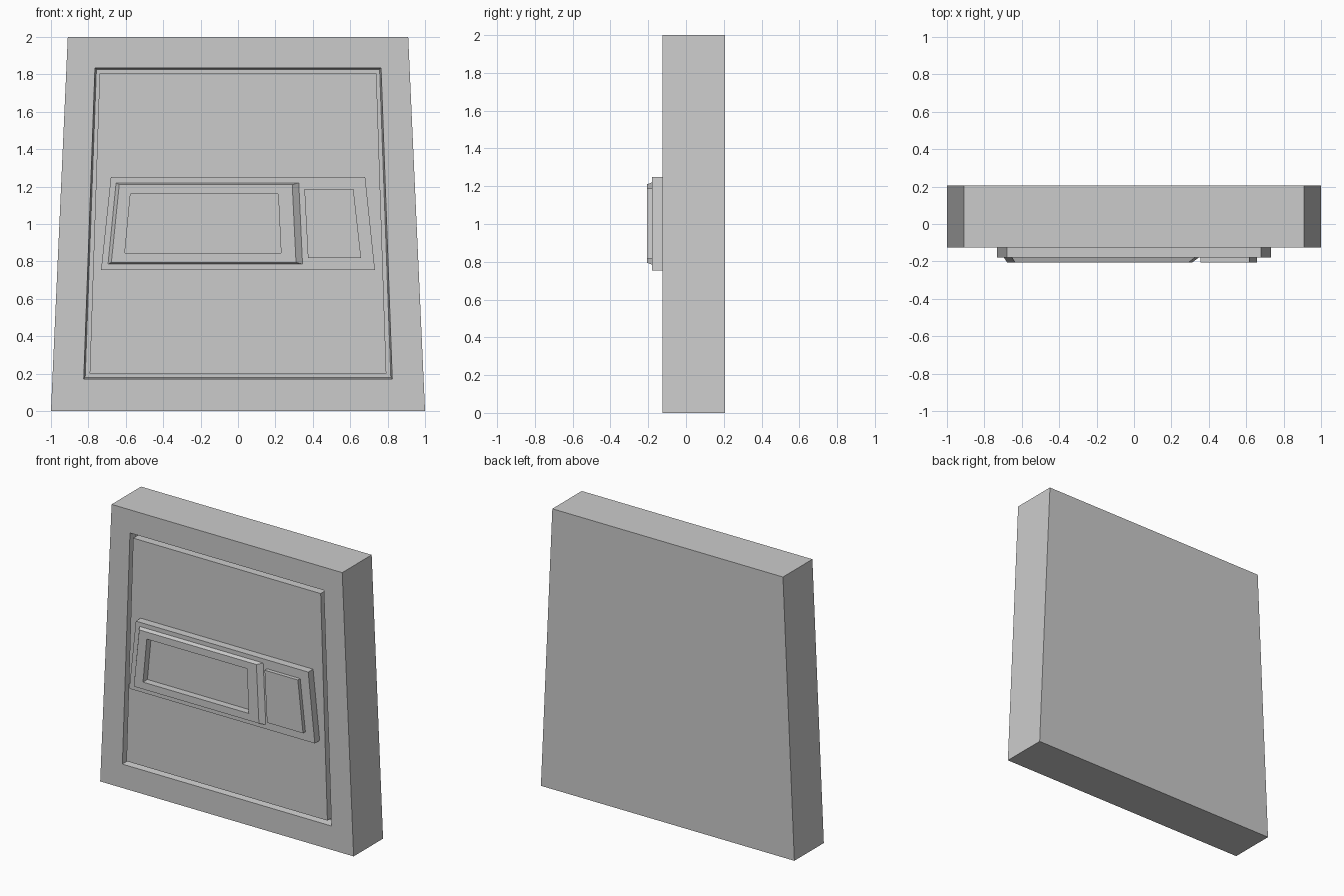
import bpy
import bmesh

cube = bpy.data.objects.get("Cube")
if cube:
    bpy.data.objects.remove(cube, do_unlink=True)

grey = bpy.data.materials.new("plain_grey")
grey.use_nodes = True
colour = (0.6, 0.6, 0.6, 1)
grey.diffuse_color = colour
grey.node_tree.nodes["Principled BSDF"].inputs["Base Color"].default_value = colour

BACK, FRONT, PLATE, TIP = 0.207, -0.125, -0.18, -0.207


def trapezoid(top, bottom):
    """Corners from (left x, right x, z) of the top and bottom edges."""
    return [(bottom[0], bottom[2]), (bottom[1], bottom[2]),
            (top[1], top[2]), (top[0], top[2])]


def even(top_x, top_z, bottom_x, bottom_z):
    return trapezoid((-top_x, top_x, top_z), (-bottom_x, bottom_x, bottom_z))


def loft(name, rings):
    """Join successive (outline, y) rings and cap both ends."""
    bm = bmesh.new()
    loops = [[bm.verts.new((x, y, z)) for x, z in outline] for outline, y in rings]
    for a, b in zip(loops, loops[1:]):
        for i in range(len(a)):
            j = (i + 1) % len(a)
            bm.faces.new((a[i], a[j], b[j], b[i]))
    bm.faces.new(loops[0])
    bm.faces.new(loops[-1])
    bmesh.ops.recalc_face_normals(bm, faces=bm.faces)
    mesh = bpy.data.meshes.new(name)
    bm.to_mesh(mesh)
    bm.free()
    mesh.materials.append(grey)
    obj = bpy.data.objects.new(name, mesh)
    bpy.context.collection.objects.link(obj)
    return obj


# Slab with a groove around the flush centre panel
slab = even(0.91, 2, 1, 0)
rim = even(0.765, 1.835, 0.825, 0.17)
groove = even(0.757, 1.827, 0.817, 0.178)
panel = even(0.74, 1.805, 0.793, 0.2)
loft("door_slab", [(slab, BACK), (slab, FRONT), (rim, FRONT),
                   (groove, FRONT + 0.06), (panel, FRONT + 0.06), (panel, FRONT)])

# Mounting plate with the bevelled, hollow handle frame
plate = even(0.68, 1.25, 0.732, 0.755)
base = trapezoid((-0.652, 0.325, 1.22), (-0.695, 0.345, 0.785))
face = trapezoid((-0.635, 0.29, 1.21), (-0.677, 0.31, 0.795))
hollow = trapezoid((-0.575, 0.215, 1.16), (-0.605, 0.23, 0.845))
loft("handle_plate", [(plate, FRONT + 0.005), (plate, PLATE), (base, PLATE),
                      (face, TIP), (hollow, TIP), (hollow, TIP + 0.05)])

# Raised block beside the handle
block = trapezoid((0.355, 0.617, 1.187), (0.374, 0.658, 0.818))
loft("lock_block", [(block, PLATE + 0.005), (block, TIP)])
